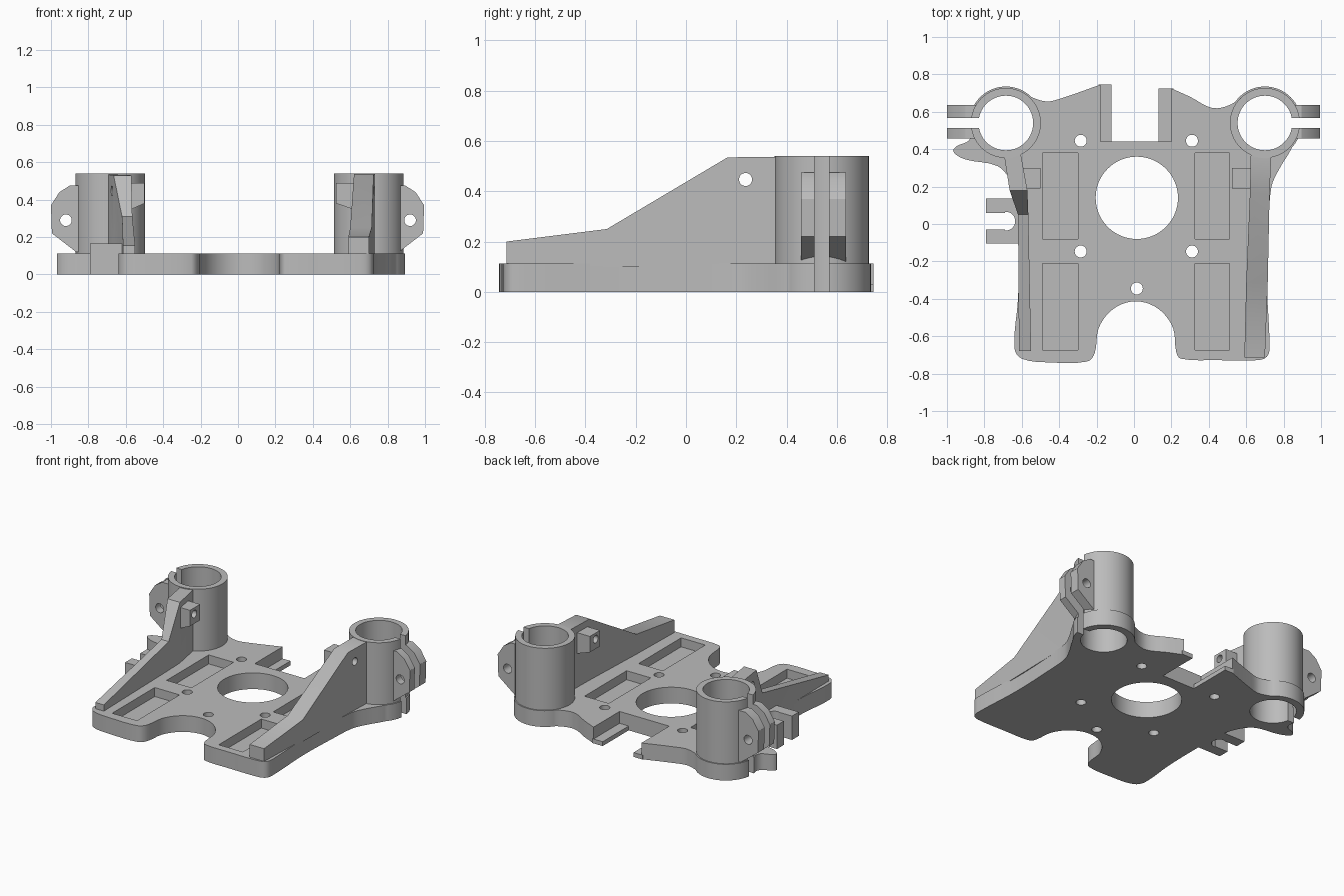
import bpy, bmesh, math
from mathutils import Vector, Matrix
from mathutils.geometry import interpolate_bezier

old = bpy.data.objects.get("Cube")
if old:
    bpy.data.objects.remove(old, do_unlink=True)

grey = bpy.data.materials.new("plain grey")
grey.use_nodes = True
grey.diffuse_color = (0.5, 0.5, 0.5, 1)
grey.node_tree.nodes["Principled BSDF"].inputs["Base Color"].default_value = grey.diffuse_color


def finish(name, bm):
    bmesh.ops.recalc_face_normals(bm, faces=bm.faces)
    mesh = bpy.data.meshes.new(name)
    bm.to_mesh(mesh)
    bm.free()
    mesh.materials.append(grey)
    obj = bpy.data.objects.new(name, mesh)
    bpy.context.collection.objects.link(obj)
    return obj


def box(name, x, y, z):
    bm = bmesh.new()
    bmesh.ops.create_cube(bm, size=1)
    for v in bm.verts:
        v.co = [lo + (c + 0.5) * (hi - lo) for c, (lo, hi) in zip(v.co, (x, y, z))]
    return finish(name, bm)


def cylinder(name, centre, radius, depth, axis="z", sides=64):
    turn = {"z": Matrix(), "x": Matrix.Rotation(math.pi / 2, 4, "Y"),
            "y": Matrix.Rotation(math.pi / 2, 4, "X")}[axis]
    bm = bmesh.new()
    bmesh.ops.create_cone(bm, cap_ends=True, segments=sides, radius1=radius, radius2=radius,
                          depth=depth, matrix=Matrix.Translation(centre) @ turn)
    return finish(name, bm)


def prism(name, points, offset):
    bm = bmesh.new()
    face = bm.faces.new([bm.verts.new(p) for p in points])
    grown = bmesh.ops.extrude_face_region(bm, geom=[face])
    bmesh.ops.translate(bm, vec=offset,
                        verts=[g for g in grown["geom"] if isinstance(g, bmesh.types.BMVert)])
    return finish(name, bm)


def loft(name, sections, bottom):
    """Wall from (y, top, inner x, outer x) sections."""
    bm = bmesh.new()
    rings = [[bm.verts.new(p) for p in ((a, y, bottom), (b, y, bottom), (b, y, top), (a, y, top))]
             for y, top, a, b in sections]
    for r, s in zip(rings, rings[1:]):
        for i in range(4):
            j = (i + 1) % 4
            bm.faces.new((r[i], r[j], s[j], s[i]))
    bm.faces.new(rings[0])
    bm.faces.new(rings[-1])
    return finish(name, bm)


def smooth_path(points):
    pts = [Vector((x, y, 0)) for x, y in points]
    tangents = [(pts[min(i + 1, len(pts) - 1)] - pts[max(i - 1, 0)]).normalized()
                for i in range(len(pts))]
    path = [pts[0]]
    for i in range(len(pts) - 1):
        reach = (pts[i + 1] - pts[i]).length / 3
        path += interpolate_bezier(pts[i], pts[i] + tangents[i] * reach,
                                   pts[i + 1] - tangents[i + 1] * reach, pts[i + 1], 5)[1:]
    return path


def combine(obj, tools, operation="DIFFERENCE"):
    for tool in tools:
        tool.hide_render = True
        mod = obj.modifiers.new("boolean", "BOOLEAN")
        mod.operation, mod.solver, mod.object = operation, "EXACT", tool
    graph = bpy.context.evaluated_depsgraph_get()
    mesh = bpy.data.meshes.new_from_object(obj.evaluated_get(graph))
    obj.modifiers.clear()
    obj.data = mesh
    mesh.name = obj.name


PLATE, TOP, TUBE_Y = 0.112, 0.54, 0.54
parts, cutters = [], []

# Base plate outline, clockwise from the rear notch
outline = [(.2, .725), (.3, .68), (.42, .62), (.52, .64), (.62, .71), (.7, .72), (.85, .6),
           (.875, .5), (.84, .4), (.78, .3), (.735, .2), (.72, 0), (.71, -.3), (.725, -.66),
           (.71, -.71), (.66, -.728), (.45, -.728), (.25, -.72), (.225, -.68), (.21, -.56),
           (.15, -.47), (.06, -.42), (-.04, -.42), (-.13, -.47), (-.19, -.56), (-.21, -.69),
           (-.25, -.735), (-.45, -.74), (-.6, -.72), (-.64, -.66), (-.62, -.4), (-.615, -.1),
           (-.62, .1), (-.66, .23), (-.73, .31), (-.9, .345), (-.965, .385), (-.95, .415),
           (-.88, .45), (-.86, .55), (-.8, .68), (-.69, .72), (-.58, .69), (-.47, .655),
           (-.38, .675), (-.18, .745)]
notch = [Vector((-.18, .44, 0)), Vector((.2, .44, 0))]
plate = prism("base_plate", smooth_path(outline) + notch, (0, 0, PLATE))
parts.append(plate)

# Thin lips inside the rear notch
parts.append(box("right_lip", (-.19, -.12), (.43, .745), (0, .03)))
parts.append(box("left_lip", (.13, .21), (.43, .725), (0, .03)))

# Round flanges under the tubes
flanges = [cylinder("flange", (x, TUBE_Y, PLATE / 2), .195, PLATE) for x in (-.685, .7)]
combine(plate, flanges, "UNION")

# Centre opening, screw holes and shallow pockets
plate_cuts = [cylinder("centre_cutter", (.015, .14, 0), .22, 1)]
for x, y in ((-.285, .445), (.31, .445), (-.285, -.147), (.31, -.147), (.015, -.345)):
    plate_cuts.append(cylinder("screw_cutter", (x, y, 0), .032, 1, sides=32))
for x in ((-.49, -.3), (.325, .51)):
    for y in ((-.08, .38), (-.675, -.21)):
        plate_cuts.append(box("pocket_cutter", x, y, (.05, .3)))

# Split clamp tubes with ears, walls and nut blocks on both sides
walls = {
    -1: [(-.68, .155, -.55, -.615), (.05, .31, -.565, -.62), (.18, .53, -.57, -.665),
         (.4, .535, -.61, -.7)],
    1: [(-.715, .2, .59, .7), (-.315, .25, .6, .715), (.165, .535, .62, .725),
        (.4, .538, .625, .735)],
}
ear_profile = [(.8, .12), (.86, .12), (.99, .22), (.995, .37), (.95, .44), (.895, .475), (.8, .475)]
for side, label in ((-1, "right"), (1, "left")):
    cx = .7 if side > 0 else -.685
    bore = cylinder("bore_cutter", (cx, TUBE_Y, .3), .146, 2)
    slot = box("slot_cutter", sorted((side * .75, side * 1.2)), (.512, .568), (-.5, 1))
    bolt = cylinder("bolt_cutter", (side * .92, TUBE_Y, .29), .031, 1, "y", 32)
    pin = cylinder("pin_cutter", (side * .62, .237, .447), .026, .6, "x", 32)

    tube = cylinder(label + "_clamp_tube", (cx, TUBE_Y, (TOP + .09) / 2), .187, TOP - .09)
    combine(tube, [bore, slot])
    ear = prism(label + "_clamp_ear", [(side * (x + (.005 if side < 0 else 0)), .458, z)
                                       for x, z in ear_profile], (0, .178, 0))
    combine(ear, [bore, slot, bolt])
    wall = loft(label + "_support_wall", walls[side], .1)
    combine(wall, [bore, pin])
    # Nut block with a sloping underside
    inner, outer = (.525, .64) if side > 0 else (-.5, -.59)
    block = prism(label + "_nut_block", [(inner, .19, .38), (inner, .19, .49), (outer, .19, .49),
                                         (outer, .19, .34)], (0, .11, 0))
    combine(block, [pin])
    parts += [tube, ear, wall, block]
    plate_cuts += [bore, slot]
    cutters += [bolt, pin]
combine(plate, plate_cuts)

# Cable clip on the side edge
clip_hole = cylinder("clip_cutter", (-.685, .015, .1), .05, 1, sides=32)
clip = box("clip_body", (-.7, -.6), (-.105, .135), (0, .165))
combine(clip, [clip_hole])
parts.append(clip)
for name, y in (("front_clip_prong", (-.105, -.03)), ("rear_clip_prong", (.06, .135))):
    parts.append(box(name, (-.79, -.69), y, (0, .165)))

for helper in cutters + plate_cuts + flanges + [clip_hole]:
    bpy.data.objects.remove(helper, do_unlink=True)

# Smooth the round surfaces, keep edges sharp
bpy.ops.object.select_all(action="DESELECT")
for part in parts:
    part.select_set(True)
bpy.context.view_layer.objects.active = plate
bpy.ops.object.shade_smooth_by_angle(angle=math.radians(30))
